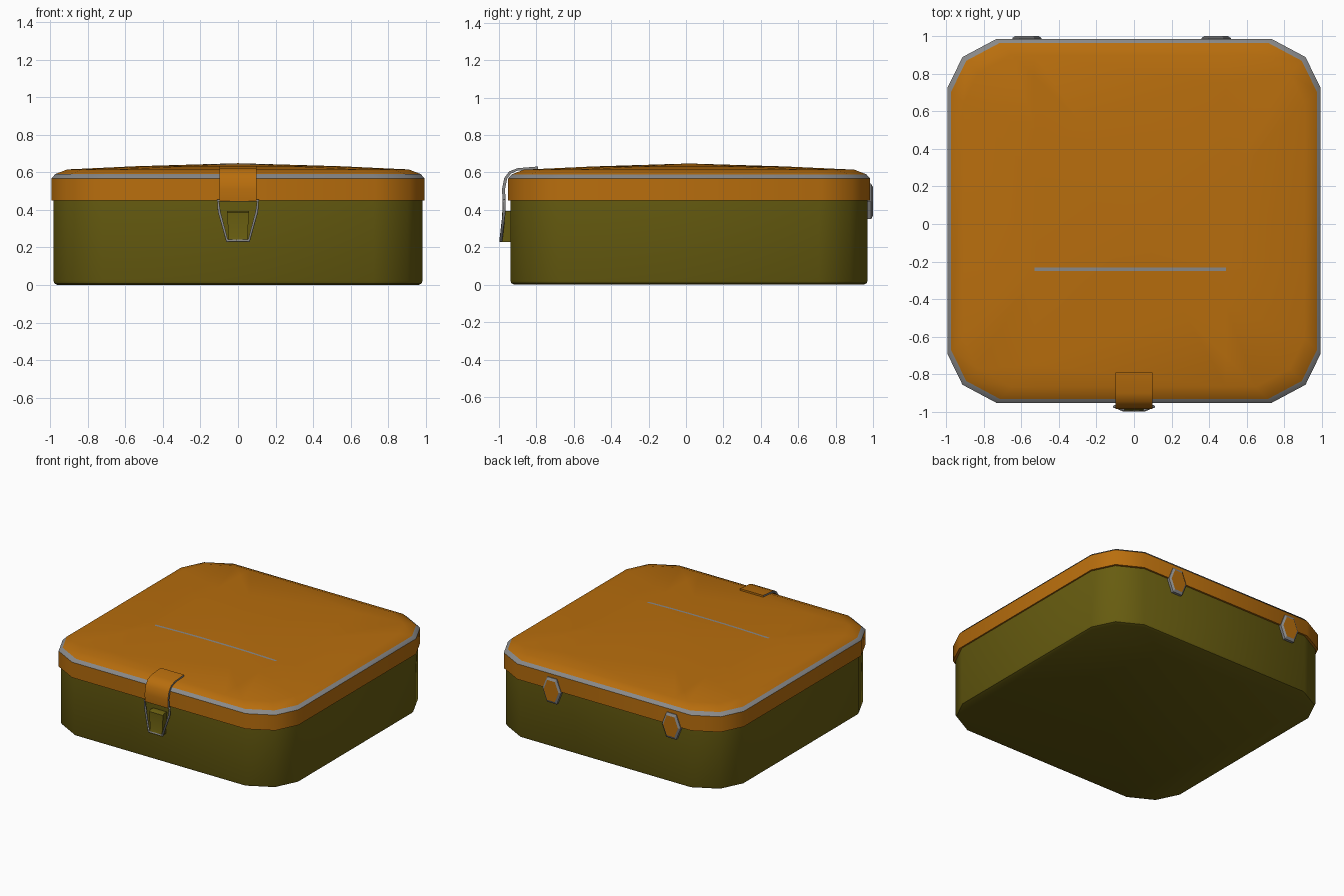
import bpy, bmesh, math
from mathutils import Vector

if "Cube" in bpy.data.objects:
    bpy.data.objects.remove(bpy.data.objects["Cube"])


def material(name, rgb):
    m = bpy.data.materials.new(name)
    m.diffuse_color = (*rgb, 1)
    m.use_nodes = True
    m.node_tree.nodes["Principled BSDF"].inputs["Base Color"].default_value = m.diffuse_color
    return m


ORANGE = material("orange paint", (0.48, 0.155, 0.004))
OLIVE = material("olive paint", (0.135, 0.107, 0.005))
GREY = material("bare metal grey", (0.25, 0.25, 0.25))


def finish(bm, name, mats, angle=40):
    bmesh.ops.recalc_face_normals(bm, faces=bm.faces)
    me = bpy.data.meshes.new(name)
    bm.to_mesh(me)
    bm.free()
    for m in mats:
        me.materials.append(m)
    ob = bpy.data.objects.new(name, me)
    bpy.context.collection.objects.link(ob)
    bpy.ops.object.select_all(action='DESELECT')
    ob.select_set(True)
    bpy.context.view_layer.objects.active = ob
    bpy.ops.object.shade_smooth_by_angle(angle=math.radians(angle))
    return ob


def outline(hx, hy, a=0.26, b=0.08):
    """Square with two-step rounded corners (12 points)."""
    corner = [(hx, hy - a), (hx - b, hy - b * 1.2), (hx - a, hy)]
    pts = list(corner)
    pts += [(-x, y) for x, y in reversed(corner)]
    pts += [(-x, -y) for x, y in corner]
    pts += [(x, -y) for x, y in reversed(corner)]
    return pts


def loft(hx, hy, cy, rings):
    """Stack outlines given as (inset, z) and return bmesh plus last loop."""
    bm = bmesh.new()
    loops = []
    for d, z in rings:
        loops.append([bm.verts.new((x, y + cy, z)) for x, y in outline(hx - d, hy - d)])
    for lo, up in zip(loops, loops[1:]):
        for i in range(len(lo)):
            j = (i + 1) % len(lo)
            bm.faces.new((lo[i], lo[j], up[j], up[i]))
    return bm, loops


# Box body
bm, loops = loft(0.982, 0.955, 0.016, [(0.02, 0), (0.005, 0.008), (0, 0.022), (0, 0.5)])
bm.faces.new(loops[0][::-1])
bm.faces.new(loops[-1])
finish(bm, "box_body", [OLIVE])

# Lid with grey worn rim and shallow domed top
bm, loops = loft(0.993, 0.968, 0.0165, [(0.03, 0.45), (0, 0.45), (0, 0.567), (0.02, 0.59),
                                       (0.085, 0.615), (0.45, 0.632)])
tip = bm.verts.new((0, 0.0165, 0.648))
last = loops[-1]
for i in range(len(last)):
    bm.faces.new((last[i], last[(i + 1) % len(last)], tip))
# cut the long scratch into the top
for co, no in (((0, -0.25, 0), (0, 1, 0)), ((0, -0.232, 0), (0, 1, 0)),
               ((-0.53, 0, 0), (1, 0, 0)), ((0.49, 0, 0), (1, 0, 0))):
    top = [f for f in bm.faces if f.calc_center_median().z > 0.61]
    geom = top + list({e for f in top for e in f.edges}) + list({v for f in top for v in f.verts})
    bmesh.ops.bisect_plane(bm, geom=geom, plane_co=co, plane_no=no, dist=1e-5)
for f in bm.faces:
    c = f.calc_center_median()
    rim = 0.568 < c.z < 0.59
    scratch = c.z > 0.61 and -0.25 < c.y < -0.232 and -0.53 < c.x < 0.49
    f.material_index = 1 if rim or scratch else 0
finish(bm, "lid", [ORANGE, GREY])


def strip(name, outer, inner, hw_top, hw_bottom, mats, edge_grey):
    """Extrude a closed side profile (y, z) across x, tapering downwards."""
    bm = bmesh.new()
    prof = outer + inner[::-1]
    zs = [p[1] for p in prof]
    lo, hi = min(zs), max(zs)
    sides = []
    for s in (-1, 1):
        sides.append([bm.verts.new((s * (hw_bottom + (hw_top - hw_bottom) * (z - lo) / (hi - lo)), y, z))
                      for y, z in prof])
    n = len(prof)
    for i in range(n):
        j = (i + 1) % n
        bm.faces.new((sides[0][i], sides[0][j], sides[1][j], sides[1][i]))
    m = len(outer)
    for s in sides:
        for i in range(m - 1):
            f = bm.faces.new((s[i], s[i + 1], s[n - 2 - i], s[n - 1 - i]))
            f.material_index = edge_grey
    return finish(bm, name, mats, 45)


# Bent clasp plate over the lid edge
strip("clasp_plate",
      [(-0.79, 0.632), (-0.9, 0.623), (-0.945, 0.606), (-0.972, 0.57), (-0.984, 0.51), (-0.98, 0.448)],
      [(-0.79, 0.618), (-0.9, 0.61), (-0.936, 0.594), (-0.957, 0.565), (-0.968, 0.51), (-0.964, 0.448)],
      0.098, 0.098, [ORANGE, GREY], 1)

# Catch on the box front
strip("catch_plate",
      [(-0.972, 0.395), (-0.985, 0.385), (-0.985, 0.26), (-0.998, 0.228)],
      [(-0.938, 0.395), (-0.938, 0.385), (-0.938, 0.26), (-0.938, 0.228)],
      0.058, 0.05, [OLIVE, GREY], 0)

# Wire loop joining clasp and catch
cu = bpy.data.curves.new("wire_loop", 'CURVE')
cu.dimensions = '3D'
cu.bevel_depth = 0.008
cu.bevel_resolution = 1
sp = cu.splines.new('POLY')
path = [(-0.106, -0.972, 0.45), (-0.1, -0.972, 0.39), (-0.058, -0.99, 0.235),
        (0.058, -0.99, 0.235), (0.1, -0.972, 0.39), (0.106, -0.972, 0.45)]
sp.points.add(len(path) - 1)
for p, co in zip(sp.points, path):
    p.co = (*co, 1)
sp.use_cyclic_u = True
cu.materials.append(GREY)
wire = bpy.data.objects.new("wire_loop", cu)
bpy.context.collection.objects.link(wire)
bpy.ops.object.select_all(action='DESELECT')
wire.select_set(True)
bpy.context.view_layer.objects.active = wire
bpy.ops.object.convert(target='MESH')

# Two hexagonal hinges on the back
for name, cx in (("hinge_left", -0.57), ("hinge_right", 0.437)):
    bm = bmesh.new()
    hexa = [(-0.04, -0.095), (0.04, -0.095), (0.078, 0), (0.04, 0.095), (-0.04, 0.095), (-0.078, 0)]
    loops = [[bm.verts.new((cx + x * s, y, 0.445 + z * s)) for x, z in hexa]
             for y, s in ((0.965, 1), (0.99, 1), (1.0, 0.8))]
    for lo, up in zip(loops, loops[1:]):
        for i in range(6):
            f = bm.faces.new((lo[i], lo[(i + 1) % 6], up[(i + 1) % 6], up[i]))
            f.material_index = 1
    bm.faces.new(loops[-1])
    bm.faces.new(loops[0][::-1])
    finish(bm, name, [ORANGE, GREY], 20)
